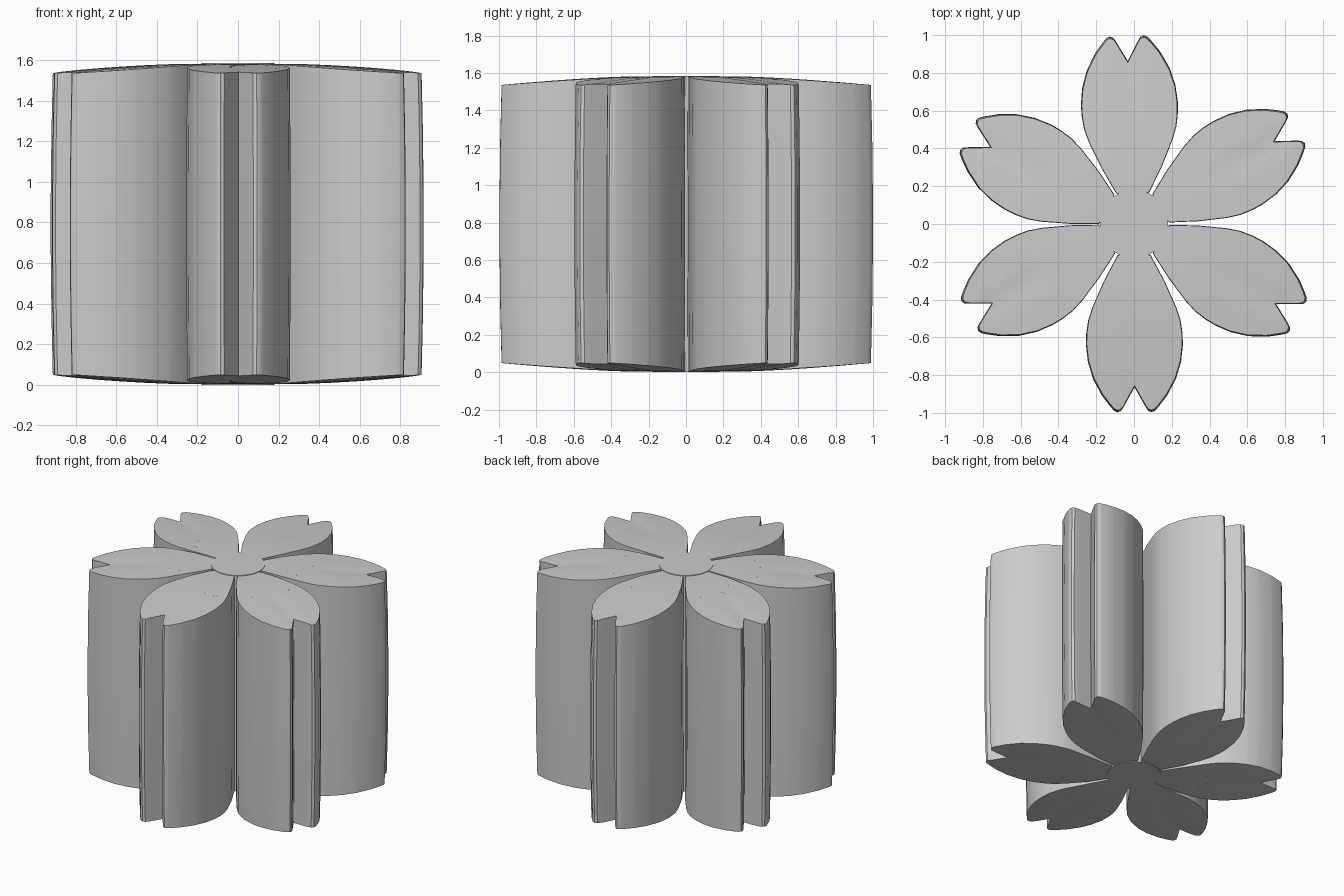
import bpy, bmesh
from math import sin, cos, radians, pi, hypot, atan2
from mathutils import Vector, Matrix

if "Cube" in bpy.data.objects:
    bpy.data.objects.remove(bpy.data.objects["Cube"])

H = 1.585
DISC_R = 0.18

# Half outline of one petal: (across, along), base to notch
HALF = [(.088, .165), (.16, .30), (.222, .44), (.245, .51), (.255, .58), (.257, .64),
        (.247, .73), (.220, .82), (.172, .91), (.130, .965), (.108, .99), (.09, .997),
        (.072, .99), (.056, .965), (0, .865)]


def slot(angle):
    """Stamen slot: narrow channel from the disc ending in a round bulb."""
    d = Vector((cos(radians(angle)), sin(radians(angle))))
    n = Vector((-d.y, d.x))
    w, bulb, centre = 0.010, 0.022, 0.488
    pts = [d * 0.165 - n * w]
    a0 = atan2(-w, -(bulb ** 2 - w ** 2) ** 0.5)
    for i in range(13):
        a = a0 + (2 * pi - 2 * (pi - abs(a0))) * i / 12
        pts.append(d * (centre + bulb * cos(a)) + n * bulb * sin(a))
    pts.append(d * 0.165 + n * w)
    return pts


def petal_outline():
    right = [Vector((u, -v)) for v, u in HALF]
    left = [Vector((u, v)) for v, u in reversed(HALF[:-1])]
    pts = right + left
    for a in (16.4, 5.4, -5.4, -16.4):
        pts += list(reversed(slot(a)))
    return pts


def make_petal(name, angle):
    bm = bmesh.new()
    face = bm.faces.new([bm.verts.new((p.x, p.y, 0)) for p in petal_outline()])
    bmesh.ops.triangulate(bm, faces=[face])

    def cut(co, no):
        bmesh.ops.bisect_plane(bm, geom=bm.verts[:] + bm.edges[:] + bm.faces[:],
                               dist=1e-5, plane_co=co, plane_no=no)
    # Cap grid for the domed, creased surface
    for u in (.40, .53, .62, .71, .80, .9):
        cut((u, 0, 0), (1, 0, 0))
    for v in (-.12, -.05, 0, .05, .12):
        cut((0, v, 0), (0, 1, 0))
    # Full-height walls with rings for the slight barrel bulge
    ext = bmesh.ops.extrude_face_region(bm, geom=bm.faces[:])
    top = [g for g in ext["geom"] if isinstance(g, bmesh.types.BMVert)]
    bmesh.ops.translate(bm, verts=top, vec=(0, 0, 1))
    for t in (.2, .4, .6, .8):
        cut((0, 0, t), (0, 0, 1))
    for v in bm.verts:
        x, y, t = v.co
        drop = 0.004 + 0.045 * max(0, (hypot(x, y) - .3) / .7) ** 1.4
        drop += 0.007 * max(0, 1 - abs(y) / .05) * min(1, max(0, (x - .45) / .2))
        z = drop + (H - 2 * drop) * t
        s = 1 - 0.016 * (2 * t - 1) ** 2
        v.co = (.3 + (x - .3) * s, y * s, z)
    bmesh.ops.recalc_face_normals(bm, faces=bm.faces[:])
    bm.transform(Matrix.Rotation(radians(angle), 4, 'Z'))
    return finish(bm, name)


def finish(bm, name):
    me = bpy.data.meshes.new(name)
    bm.to_mesh(me)
    bm.free()
    ob = bpy.data.objects.new(name, me)
    bpy.context.collection.objects.link(ob)
    bpy.ops.object.select_all(action='DESELECT')
    ob.select_set(True)
    bpy.context.view_layer.objects.active = ob
    bpy.ops.object.shade_smooth_by_angle(angle=radians(30))
    return ob


# Six petals, very slightly irregular spacing
for i, a in enumerate((30.5, 92.2, 151.8, 209.2, 270.2, 330.6)):
    make_petal(f"petal_{i + 1}", a)

# Central column
bm = bmesh.new()
bmesh.ops.create_cone(bm, cap_ends=True, segments=40, radius1=DISC_R, radius2=DISC_R,
                      depth=H, matrix=Matrix.Translation((0, 0, H / 2)))
finish(bm, "flower_centre")
